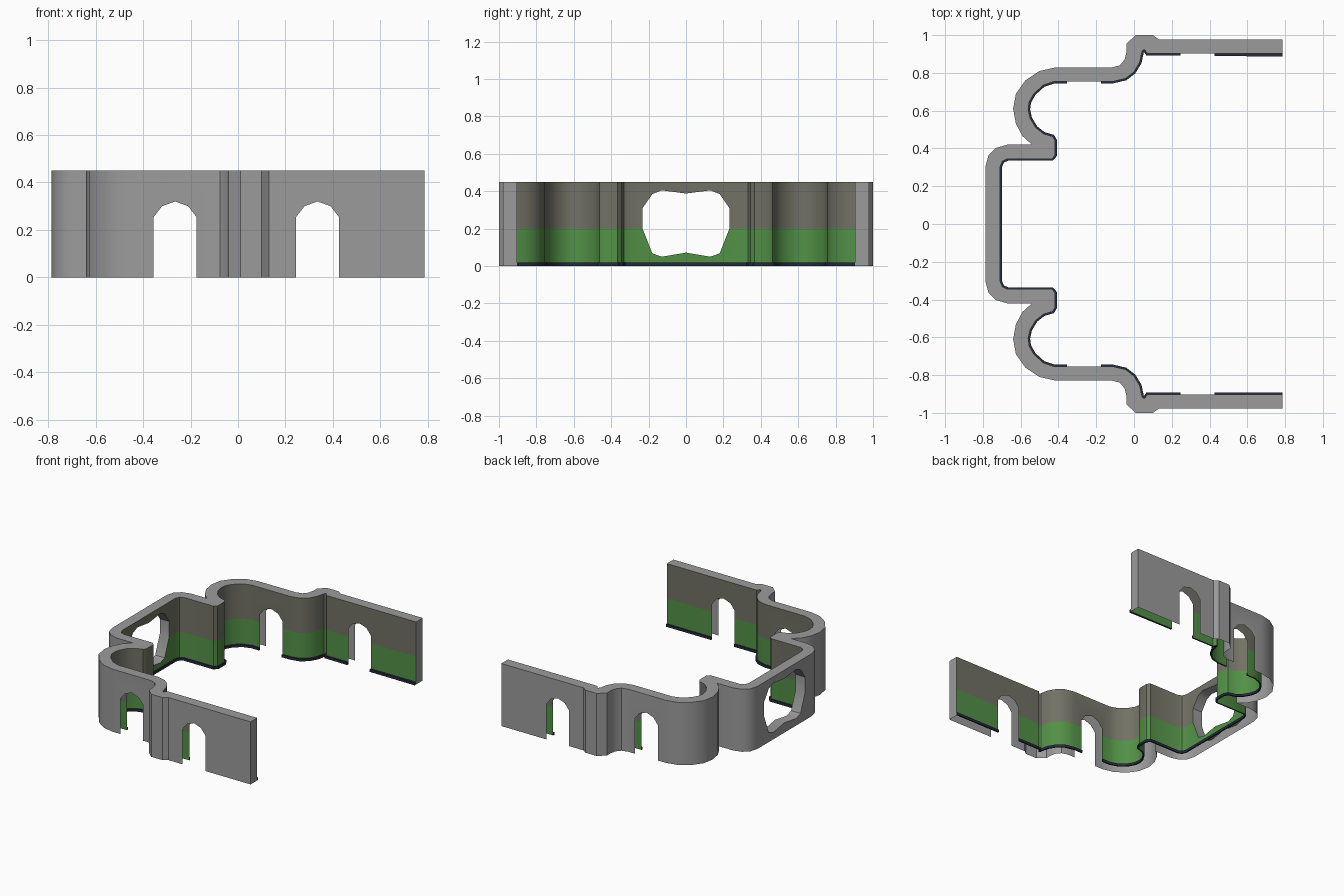
import bpy, bmesh
from mathutils import Vector

if "Cube" in bpy.data.objects:
    bpy.data.objects.remove(bpy.data.objects["Cube"])

H, DADO = 0.45, 0.20          # wall height, height of the green lower paint
BASE_H, BASE_T = 0.018, 0.01  # skirting size


def material(name, rgb):
    m = bpy.data.materials.new(name)
    m.diffuse_color = (*rgb, 1)
    m.use_nodes = True
    m.node_tree.nodes["Principled BSDF"].inputs["Base Color"].default_value = m.diffuse_color
    return m


grey = material("outer grey", (0.33, 0.33, 0.33))
beige = material("upper wall beige", (0.165, 0.165, 0.13))
green = material("lower wall green", (0.085, 0.28, 0.062))
dark = material("skirting dark", (0.02, 0.025, 0.045))

# Plan of the wall, back half (y > 0); mirrored for the front half
OUTER = [(.785, .978), (.13, .978), (.1, 1), (.01, 1), (-.04, .955), (-.04, .91),
         (-.05, .87), (-.075, .84), (-.12, .828), (-.42, .828), (-.5, .81),
         (-.575, .76), (-.625, .69), (-.64, .61), (-.625, .53), (-.59, .465),
         (-.54, .42), (-.67, .42), (-.73, .403), (-.77, .365), (-.785, .31)]
INNER = [(.785, .903), (.07, .903), (.055, .925), (.043, .915), (.03, .855), (0, .805),
         (-.045, .77), (-.11, .755), (-.42, .755), (-.48, .735), (-.53, .69),
         (-.555, .645), (-.56, .605), (-.55, .56), (-.52, .51), (-.48, .478),
         (-.43, .463), (-.417, .44), (-.417, .365), (-.435, .345), (-.67, .345),
         (-.697, .332), (-.71, .3)]


def full(half):
    return half + [(x, -y) for x, y in reversed(half)]


def make_object(name, bm, mats):
    bmesh.ops.recalc_face_normals(bm, faces=bm.faces)
    me = bpy.data.meshes.new(name)
    bm.to_mesh(me)
    bm.free()
    for m in mats:
        me.materials.append(m)
    ob = bpy.data.objects.new(name, me)
    bpy.context.collection.objects.link(ob)
    return ob


def add_prism(bm, points, shift):
    """Extrude a closed outline of 3D points along shift."""
    verts = [bm.verts.new(p) for p in points]
    f = bm.faces.new(verts)
    ext = bmesh.ops.extrude_face_region(bm, geom=[f], use_keep_orig=True)["geom"]
    bmesh.ops.translate(bm, vec=shift, verts=[v for v in ext if isinstance(v, bmesh.types.BMVert)])


def cut(ob, cutter):
    mod = ob.modifiers.new("cut", 'BOOLEAN')
    mod.operation, mod.solver, mod.object = 'DIFFERENCE', 'EXACT', cutter
    bpy.ops.object.select_all(action='DESELECT')
    bpy.context.view_layer.objects.active = ob
    ob.select_set(True)
    bpy.ops.object.modifier_apply(modifier=mod.name)


def smooth(ob):
    bpy.ops.object.select_all(action='DESELECT')
    bpy.context.view_layer.objects.active = ob
    ob.select_set(True)
    bpy.ops.object.shade_smooth_by_angle(angle=0.6)


# Door cutter: two arched openings running through front and back walls
DOORS = (-0.265, 0.335)
ARCH = [(-.09, -.1), (-.09, .255), (-.055, .3), (0, .32), (.055, .3), (.09, .255), (.09, -.1)]
bm = bmesh.new()
for cx in DOORS:
    add_prism(bm, [(cx + x, -1.2, z) for x, z in ARCH], (0, 2.4, 0))
doors = make_object("door_cutter", bm, [grey])

# Window cutter: large opening in the left wall
WIN = [(0, .388), (.13, .405), (.18, .385), (.232, .31), (.232, .2), (.18, .068), (.13, .05), (0, .072)]
bm = bmesh.new()
outline = WIN + [(-y, z) for y, z in WIN[-2:0:-1]]
add_prism(bm, [(-1, y, z) for y, z in outline], (.4, 0, 0))
window = make_object("window_cutter", bm, [grey])

# Wall: outer skin grey, inner skin green below and beige above
bm = bmesh.new()
outer, inner = full(OUTER), full(INNER)
loop = outer + inner[::-1]
n, no = len(loop), len(outer)
rings = [[bm.verts.new((x, y, z)) for x, y in loop] for z in (0, DADO, H)]
bm.faces.new(rings[0])
bm.faces.new(rings[2])
for lvl in range(2):
    for i in range(n):
        j = (i + 1) % n
        f = bm.faces.new((rings[lvl][i], rings[lvl][j], rings[lvl + 1][j], rings[lvl + 1][i]))
        if no <= i < n - 1:
            f.material_index = 2 - lvl
wall = make_object("curved_wall", bm, [grey, beige, green])
cut(wall, doors)
cut(wall, window)

# The wall is a hollow shell: open underneath and in the doorways
bm = bmesh.new()
bm.from_mesh(wall.data)
edges = [cx + s * .09 for cx in DOORS for s in (-1, 1)]
gone = []
for f in bm.faces:
    c, nr = f.calc_center_median(), f.normal
    at_edge = abs(nr.x) > .99 and min(abs(c.x - e) for e in edges) < .003
    if (c.z < .001 and nr.z < -.9) or (abs(c.y) > .7 and (nr.z < -.1 or at_edge)):
        gone.append(f)
bmesh.ops.delete(bm, geom=gone, context='FACES')
bm.to_mesh(wall.data)
bm.free()
smooth(wall)

# Skirting along the foot of the inner wall, broken at the doors
pts = [Vector(p) for p in inner]
room = []
for i, p in enumerate(pts):
    a = (p - pts[max(i - 1, 0)])
    b = (pts[min(i + 1, len(pts) - 1)] - p)
    a, b = (a or b).normalized(), (b or a).normalized()
    t = (a + b).normalized()
    room.append(p + Vector((-t.y, t.x)) * BASE_T / max(t.dot(a), .6))
bm = bmesh.new()
add_prism(bm, [(p.x, p.y, 0) for p in pts + room[::-1]], (0, 0, BASE_H))
skirting = make_object("skirting", bm, [dark])
cut(skirting, doors)
smooth(skirting)

for c in (doors, window):
    bpy.data.objects.remove(c)
